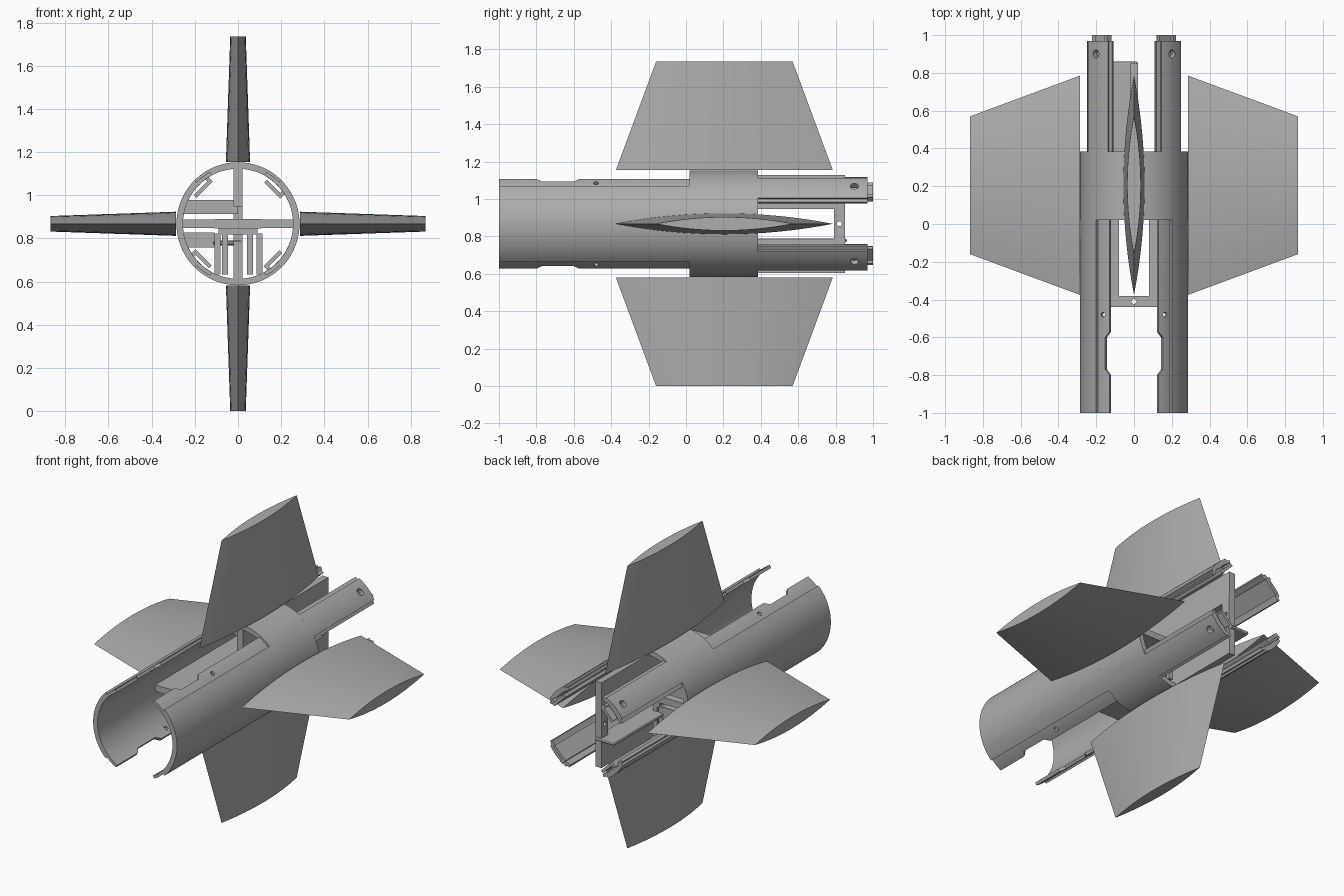
import bpy, bmesh, math
from mathutils import Matrix, Vector

if "Cube" in bpy.data.objects:
    bpy.data.objects.remove(bpy.data.objects["Cube"])

C = 0.8675          # height of the body axis
R_OUT, R_LIP, R_IN = 0.285, 0.273, 0.255

grey = bpy.data.materials.new("plain grey")
grey.use_nodes = True
grey.diffuse_color = (0.42, 0.42, 0.42, 1)
grey.node_tree.nodes["Principled BSDF"].inputs["Base Color"].default_value = (0.42, 0.42, 0.42, 1)


def finish(name, bm, turn=0, smooth=False):
    """Turn about the body axis, lift to axis height and make the object."""
    bmesh.ops.recalc_face_normals(bm, faces=bm.faces)
    bm.transform(Matrix.Translation((0, 0, C)) @ Matrix.Rotation(-math.radians(turn), 4, 'Y'))
    mesh = bpy.data.meshes.new(name)
    bm.to_mesh(mesh)
    bm.free()
    mesh.materials.append(grey)
    ob = bpy.data.objects.new(name, mesh)
    bpy.context.collection.objects.link(ob)
    if smooth:
        bpy.ops.object.select_all(action='DESELECT')
        ob.select_set(True)
        bpy.context.view_layer.objects.active = ob
        bpy.ops.object.shade_smooth_by_angle(angle=math.radians(30))
    return ob


def add_box(bm, x, y, z):
    size = Matrix.Diagonal((x[1] - x[0], y[1] - y[0], z[1] - z[0], 1))
    mid = Vector((sum(x) / 2, sum(y) / 2, sum(z) / 2))
    bmesh.ops.create_cube(bm, size=1, matrix=Matrix.Translation(mid) @ size)


def box(name, x, y, z, turn=0):
    bm = bmesh.new()
    add_box(bm, x, y, z)
    return finish(name, bm, turn)


def shell(name, r0, r1, stations, turn=0, n=20):
    """Curved wall; each station is (y, start angle, end angle)."""
    bm = bmesh.new()
    rows = []
    for y, a0, a1 in stations:
        angles = [math.radians(a0 + (a1 - a0) * i / n) for i in range(n + 1)]
        loop = [(r1, a) for a in angles] + [(r0, a) for a in reversed(angles)]
        rows.append([bm.verts.new((r * math.cos(a), y, r * math.sin(a))) for r, a in loop])
    m = len(rows[0])
    for p, q in zip(rows, rows[1:]):
        for i in range(m):
            bm.faces.new((p[i], p[(i + 1) % m], q[(i + 1) % m], q[i]))
    for row in (rows[0], rows[-1]):
        for i in range(n):
            bm.faces.new((row[i], row[i + 1], row[m - 2 - i], row[m - 1 - i]))
    if a1 - a0 >= 360:
        seam = [f for f in bm.faces if len({round(v.co.z, 5) for v in f.verts}) == 1
                and abs(f.verts[0].co.z) < 1e-5]
        bmesh.ops.delete(bm, geom=seam, context='FACES')
        bmesh.ops.remove_doubles(bm, verts=bm.verts, dist=1e-5)
    return finish(name, bm, turn, True)


def drill(ob, places, radius, depth=(0.2, 0.32)):
    """Cut round holes; each place is (y, angle), pointing out from the axis."""
    bm = bmesh.new()
    for y, a in places:
        spin = Matrix.Rotation(-math.radians(a), 4, 'Y') @ Matrix.Rotation(math.pi / 2, 4, 'Y')
        spot = Matrix.Translation((0, y, 0)) @ spin @ Matrix.Translation((0, 0, sum(depth) / 2))
        bmesh.ops.create_cone(bm, cap_ends=True, segments=20, radius1=radius, radius2=radius,
                              depth=depth[1] - depth[0], matrix=spot)
    cutter = finish("hole_cutter", bm)
    cutter.hide_render = True
    mod = ob.modifiers.new("holes", 'BOOLEAN')
    mod.operation, mod.solver, mod.object = 'DIFFERENCE', 'EXACT', cutter
    bpy.ops.object.select_all(action='DESELECT')
    ob.select_set(True)
    bpy.context.view_layer.objects.active = ob
    bpy.ops.object.modifier_apply(modifier=mod.name)
    bpy.data.objects.remove(cutter)


def fin(name, turn):
    """Lens-section fin, tapered from root to tip."""
    bm = bmesh.new()
    n = 16
    loops = []
    for r, y0, y1, half in ((0.287, -0.375, 0.785, 0.056), (0.8675, -0.16, 0.57, 0.036)):
        ts = [i / n for i in range(n + 1)]
        pts = [(t, 1) for t in ts] + [(t, -1) for t in reversed(ts[1:-1])]
        loops.append([bm.verts.new((r, y0 + (y1 - y0) * t, s * half * 4 * t * (1 - t)))
                      for t, s in pts])
    a, b = loops
    for i in range(len(a)):
        j = (i + 1) % len(a)
        bm.faces.new((a[i], a[j], b[j], b[i]))
    bm.faces.new(a)
    bm.faces.new(b)
    finish(name, bm, turn, True)


# Fins
for label, turn in (("left", 0), ("top", 90), ("right", 180), ("bottom", 270)):
    fin(label + "_fin", turn)

# Middle ring
shell("middle_ring", R_IN, R_OUT, [(0.02, 0, 360), (0.385, 0, 360)], n=72)

# Front half-shells with stepped, notched edges
for label, turn in (("left", 0), ("right", 180)):
    shell(label + "_front_shell", R_LIP - 0.002, R_OUT, [(-1, -45.4, 45.4), (0.02, -45.4, 45.4)], turn)
    edge = [(-1, 61.6), (-0.8, 61.6), (-0.77, 56), (-0.6, 56), (-0.57, 61.6), (0.03, 61.6)]
    lip = shell(label + "_front_lip", R_IN, R_LIP, [(y, -a, a) for y, a in edge], turn, 28)
    drill(lip, [(-0.48, turn + 53), (-0.48, turn - 53)], 0.013)

# Rear beams with lips and inner sliding rails
for label, turn in (("upper_left", 45), ("upper_right", 135), ("lower_right", 225), ("lower_left", 315)):
    beam = shell(label + "_beam", R_LIP - 0.002, R_OUT, [(0.38, -16, 14), (0.97, -16, 14)], turn, 10)
    lip = shell(label + "_beam_lip", R_IN, R_LIP, [(0.38, -20, 19), (0.97, -20, 19)], turn, 10)
    for ob in (beam, lip):
        drill(ob, [(0.9, turn)], 0.022)
    bm = bmesh.new()
    add_box(bm, (0.222, 0.24), (0.02, 1.0), (-0.055, 0.05))
    add_box(bm, (0.238, 0.258), (0.02, 1.0), (-0.055, -0.037))
    finish(label + "_rail", bm, turn)

# Fin root frames: the level one reaches forward, the upright one backward
for label, turns, flip in (("level", (0, 180), -1), ("upright", (90, 270), 1)):
    far = 0.85 if flip > 0 else -0.44
    near = 0.02 if flip > 0 else 0.385
    ys = sorted((near, far))
    for k, turn in enumerate(turns):
        box(f"{label}_frame_side_{k + 1}", (0.08, 0.262), ys, (-0.02, 0.02), turn)
    bar = box(label + "_frame_crossbar", (-0.11, 0.11), sorted((far, far - flip * 0.06)),
              (-0.022, 0.022), turns[0])
    drill(bar, [(far - flip * 0.03, turns[0] + 90)], 0.013, (-0.1, 0.1))

# Inner brackets and rear tray
box("upper_bracket", (-0.25, 0.0), (0.31, 0.385), (0.045, 0.11))
box("lower_bracket", (-0.25, -0.11), (0.31, 0.385), (-0.11, -0.04))
box("centre_block", (-0.09, 0.09), (0.1, 0.385), (-0.05, 0.02))
for k, x in enumerate((-0.095, -0.06, 0.055, 0.1)):
    box(f"lower_post_{k + 1}", (x - 0.014, x + 0.014), (0.1, 0.385), (-0.235, -0.045))
tray = box("rear_tray", (-0.115, 0.02), (0.3, 0.86), (-0.1, -0.078))
bevel = tray.modifiers.new("soft_corners", 'BEVEL')
bevel.width, bevel.segments = 0.01, 2
